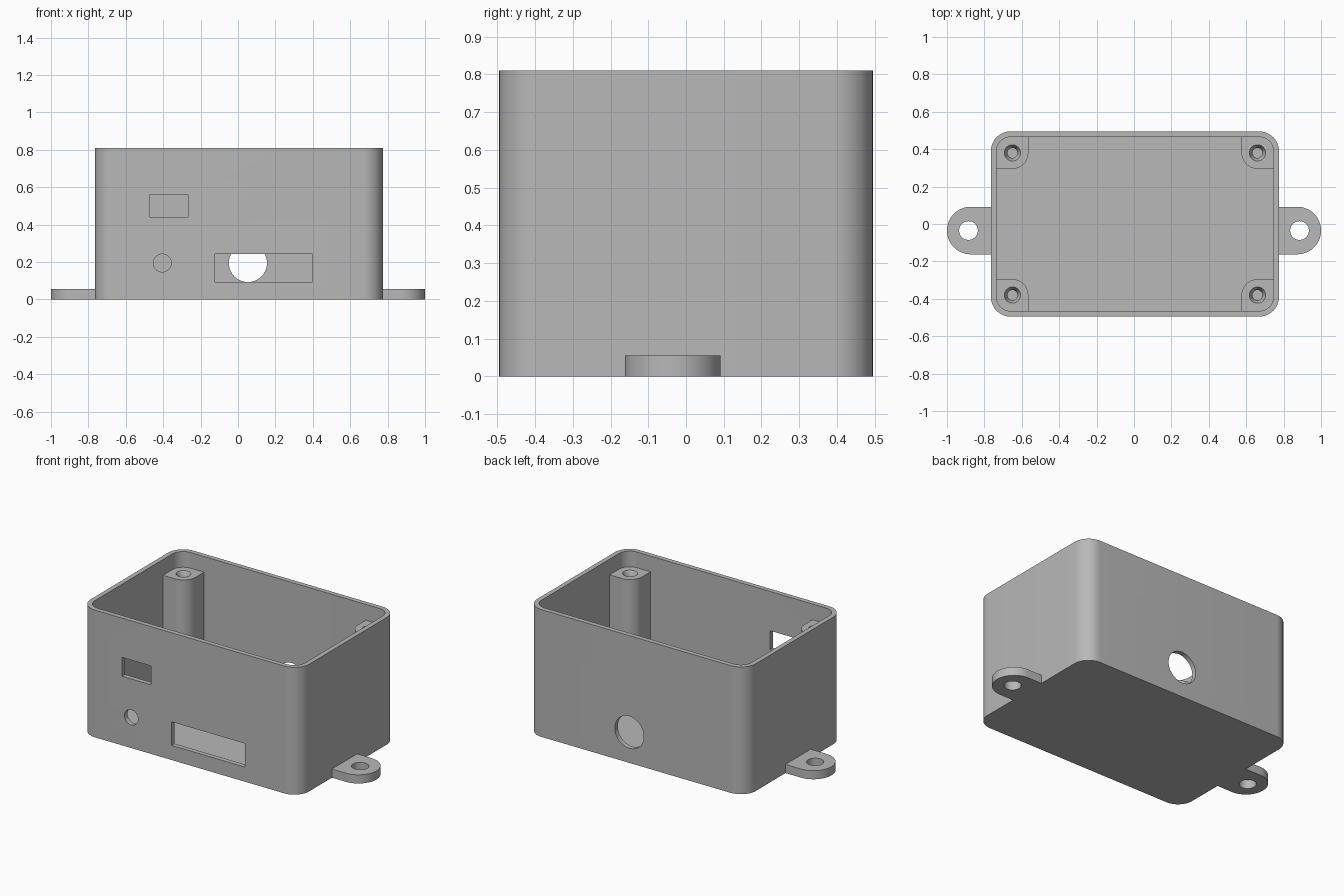
import bpy
import bmesh
from math import sin, cos, pi, radians
from mathutils import Matrix

cube = bpy.data.objects.get("Cube")
if cube:
    bpy.data.objects.remove(cube, do_unlink=True)

CX = 0.005                      # box centre in x
HALF_X, HALF_Y, HEIGHT = 0.77, 0.495, 0.81
WALL, CORNER = 0.03, 0.105
TAB_Y, TAB_R, TAB_H = -0.035, 0.127, 0.055

grey = bpy.data.materials.new("plain grey")
grey.use_nodes = True
grey.diffuse_color = (0.48, 0.48, 0.48, 1)
grey.node_tree.nodes["Principled BSDF"].inputs["Base Color"].default_value = grey.diffuse_color


def make_object(name, bm):
    bmesh.ops.recalc_face_normals(bm, faces=bm.faces)
    mesh = bpy.data.meshes.new(name)
    bm.to_mesh(mesh)
    bm.free()
    mesh.materials.append(grey)
    obj = bpy.data.objects.new(name, mesh)
    bpy.context.collection.objects.link(obj)
    return obj


def rounded(x0, x1, y0, y1, radii, steps=14):
    """Outline of a rectangle; radii run from the +x +y corner anticlockwise."""
    corners = [(x1, y1, -1, -1), (x0, y1, 1, -1), (x0, y0, 1, 1), (x1, y0, -1, 1)]
    points = []
    for i, ((x, y, sx, sy), r) in enumerate(zip(corners, radii)):
        for k in range(steps + 1):
            a = (i + k / steps) * pi / 2
            points.append((x + sx * r + r * cos(a), y + sy * r + r * sin(a)))
    return points


def prism(name, points, z0, z1):
    bm = bmesh.new()
    base = bm.faces.new([bm.verts.new((x, y, z0)) for x, y in points])
    top = bmesh.ops.extrude_face_region(bm, geom=[base])["geom"]
    bmesh.ops.translate(bm, vec=(0, 0, z1 - z0),
                        verts=[v for v in top if isinstance(v, bmesh.types.BMVert)])
    bmesh.ops.remove_doubles(bm, verts=bm.verts, dist=1e-5)
    return make_object(name, bm)


def cylinder(name, r0, r1, depth, place, along_y=False):
    bm = bmesh.new()
    turn = Matrix.Rotation(pi / 2 if along_y else 0, 4, "X")
    bmesh.ops.create_cone(bm, cap_ends=True, segments=40, radius1=r0, radius2=r1,
                          depth=depth, matrix=Matrix.Translation(place) @ turn)
    return make_object(name, bm)


def block(name, x0, x1, y0, y1, z0, z1):
    return prism(name, [(x0, y0), (x1, y0), (x1, y1), (x0, y1)], z0, z1)


def select(obj):
    bpy.ops.object.select_all(action="DESELECT")
    obj.select_set(True)
    bpy.context.view_layer.objects.active = obj


def cut(obj, cutters):
    select(obj)
    for cutter in cutters:
        mod = obj.modifiers.new("cut", "BOOLEAN")
        mod.operation, mod.solver, mod.object = "DIFFERENCE", "EXACT", cutter
        bpy.ops.object.modifier_apply(modifier=mod.name)
        bpy.data.objects.remove(cutter, do_unlink=True)


def smooth(obj):
    select(obj)
    bpy.ops.object.shade_smooth_by_angle(angle=radians(30))


# Open box with its cavity, front openings and rear cable hole
box = prism("enclosure_box", rounded(CX - HALF_X, CX + HALF_X, -HALF_Y, HALF_Y, [CORNER] * 4),
            0, HEIGHT)
ix, iy = HALF_X - WALL, HALF_Y - WALL
cut(box, [
    prism("cavity", rounded(CX - ix, CX + ix, -iy, iy, [CORNER - WALL] * 4), WALL, HEIGHT + 0.1),
    block("upper_window", -0.47, -0.267, -0.6, -0.4, 0.44, 0.56),
    block("lower_slot", -0.122, 0.397, -0.6, -0.4, 0.093, 0.243),
    cylinder("small_hole", 0.048, 0.048, 0.2, (-0.405, -HALF_Y, 0.195), True),
    cylinder("cable_hole", 0.102, 0.102, 0.2, (0.053, HALF_Y, 0.195), True),
])
smooth(box)

# Corner screw posts with countersunk holes
POST, POST_TOP, OUTER_R, INNER_R = 0.17, 0.71, 0.07, 0.085
for sx, side in ((-1, "right"), (1, "left")):
    for sy, end in ((-1, "front"), (1, "rear")):
        x, y = CX + sx * (ix - POST / 2), sy * (iy - POST / 2)
        radii = [OUTER_R if (cx, cy) == (sx, sy) else INNER_R if (cx, cy) == (-sx, -sy) else 0.0001
                 for cx, cy in ((1, 1), (-1, 1), (-1, -1), (1, -1))]
        h = POST / 2
        post = prism(f"screw_post_{end}_{side}", rounded(x - h, x + h, y - h, y + h, radii),
                     WALL - 0.01, POST_TOP)
        cut(post, [
            cylinder("countersink", 0.026, 0.046, 0.04, (x, y, POST_TOP - 0.015)),
            cylinder("screw_hole", 0.027, 0.027, 0.5, (x, y, POST_TOP - 0.2)),
        ])
        smooth(post)

# Mounting tabs on both sides
for sx, side in ((-1, "right"), (1, "left")):
    root = CX + sx * (HALF_X - 0.015)
    x0, x1 = sorted((root, sx))
    r, s = TAB_R - 0.0005, 0.0001
    radii = [r, s, s, r] if sx > 0 else [s, r, r, s]
    tab = prism(f"mounting_tab_{side}",
                rounded(x0, x1, TAB_Y - TAB_R, TAB_Y + TAB_R, radii), 0, TAB_H)
    cut(tab, [cylinder("tab_hole", 0.05, 0.05, 0.3, (sx * 0.885, TAB_Y, 0))])
    smooth(tab)
